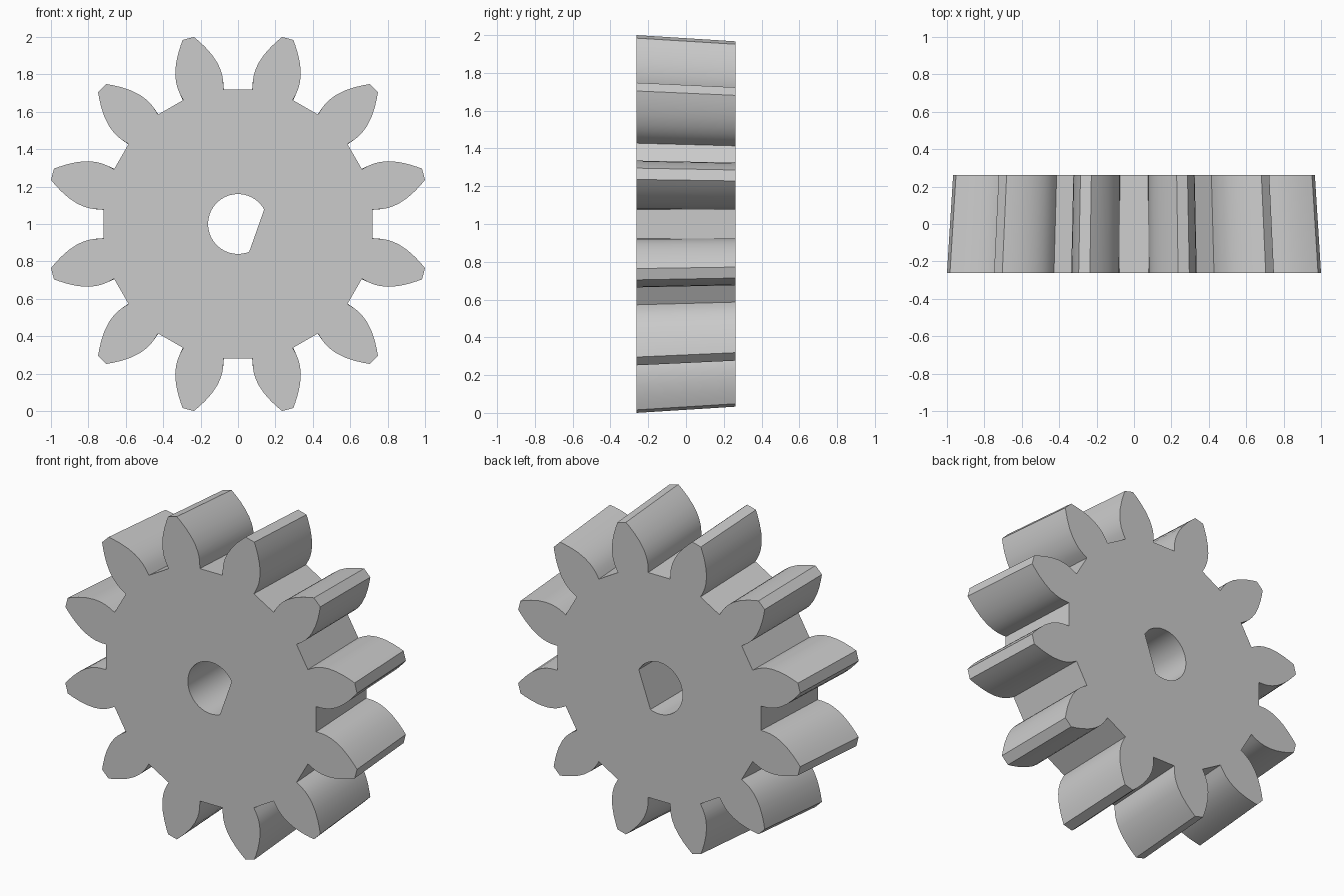
import bpy
import bmesh
from math import sin, cos, radians

cube = bpy.data.objects.get("Cube")
if cube:
    bpy.data.objects.remove(cube, do_unlink=True)

TEETH = 12
HALF_DEPTH = 0.2625
BACK_SCALE = 0.967      # the teeth draft inwards towards the back
BORE_RADIUS = 0.16
CENTRE_Z = 1.0

# Half tooth: (distance from axle, half width), root to tip
FLANK = [(0.716, 0.111), (0.74, 0.117), (0.765, 0.122), (0.79, 0.1245), (0.82, 0.1235),
         (0.86, 0.117), (0.91, 0.100), (0.96, 0.075), (1.0, 0.050), (1.027, 0.031)]


def gear_outline():
    """Counter-clockwise outline of all the teeth."""
    tooth = [(r, -w) for r, w in FLANK] + [(r, w) for r, w in reversed(FLANK)]
    points = []
    for i in range(TEETH):
        a = radians(360 / TEETH * (i + 0.5))
        points += [(r * cos(a) - w * sin(a), r * sin(a) + w * cos(a)) for r, w in tooth]
    return points


def bore_outline(start=29, end=292, steps=48):
    """D-shaped axle hole: an arc closed by a flat."""
    angles = [radians(start + (end - start) * i / steps) for i in range(steps + 1)]
    return [(BORE_RADIUS * cos(a), BORE_RADIUS * sin(a)) for a in angles]


def add_loop(bm, points, y, scale):
    verts = [bm.verts.new((x * scale, y, CENTRE_Z + z * scale)) for x, z in points]
    edges = [bm.edges.new((v, verts[i - 1])) for i, v in enumerate(verts)]
    return verts, edges


bm = bmesh.new()
caps = [[], []]
for points, back_scale in ((gear_outline(), BACK_SCALE), (bore_outline(), 1.0)):
    front, front_edges = add_loop(bm, points, -HALF_DEPTH, 1.0)
    back, back_edges = add_loop(bm, points, HALF_DEPTH, back_scale)
    caps[0] += front_edges
    caps[1] += back_edges
    # Walls between front and back loops
    for i in range(len(points)):
        bm.faces.new((front[i - 1], front[i], back[i], back[i - 1]))

# Flat front and back faces around the bore
for edges in caps:
    bmesh.ops.triangle_fill(bm, edges=edges, use_beauty=True)
bmesh.ops.recalc_face_normals(bm, faces=bm.faces)

mesh = bpy.data.meshes.new("gear")
bm.to_mesh(mesh)
bm.free()

# Plain grey
grey = bpy.data.materials.new("light grey")
grey.use_nodes = True
colour = (0.6, 0.6, 0.6, 1.0)
grey.diffuse_color = colour
grey.node_tree.nodes["Principled BSDF"].inputs["Base Color"].default_value = colour
mesh.materials.append(grey)

gear = bpy.data.objects.new("gear", mesh)
bpy.context.collection.objects.link(gear)
bpy.ops.object.select_all(action='DESELECT')
gear.select_set(True)
bpy.context.view_layer.objects.active = gear
bpy.ops.object.shade_smooth_by_angle(angle=radians(30))
